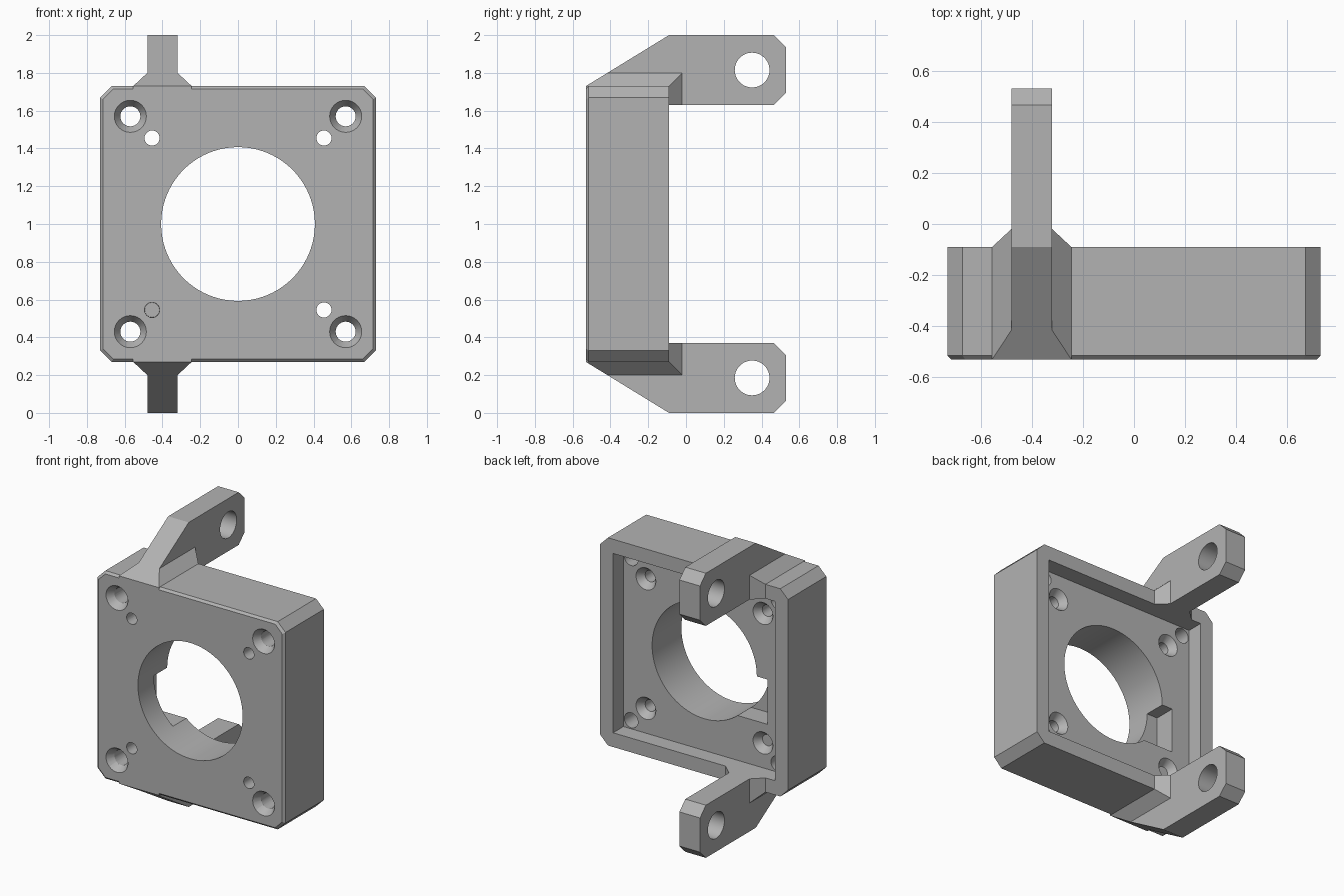
import bpy, bmesh, math
from mathutils import Matrix, Vector

cube = bpy.data.objects.get("Cube")
if cube:
    bpy.data.objects.remove(cube, do_unlink=True)

grey = bpy.data.materials.new("grey_plastic")
grey.use_nodes = True
COLOUR = (0.45, 0.45, 0.45, 1)
grey.diffuse_color = COLOUR
grey.node_tree.nodes["Principled BSDF"].inputs["Base Color"].default_value = COLOUR

FRONT, BACK, FLOOR = -0.53, -0.09, -0.205   # y of front face, rim and pocket floor
HALF, MID = 0.73, 1.0                       # half width of the body, centre height
ARM_X, ARM_HALF, FILLET = -0.4, 0.08, 0.075


def finish(bm, name):
    bmesh.ops.recalc_face_normals(bm, faces=bm.faces)
    mesh = bpy.data.meshes.new(name)
    bm.to_mesh(mesh)
    bm.free()
    mesh.materials.append(grey)
    obj = bpy.data.objects.new(name, mesh)
    bpy.context.collection.objects.link(obj)
    return obj


def hull(name, points):
    """Convex solid around a set of points."""
    bm = bmesh.new()
    for p in points:
        bm.verts.new(p)
    result = bmesh.ops.convex_hull(bm, input=bm.verts)
    extra = [v for v in bm.verts if not v.link_faces]
    bmesh.ops.delete(bm, geom=extra, context='VERTS')
    bmesh.ops.dissolve_limit(bm, angle_limit=0.01, verts=bm.verts, edges=bm.edges)
    return finish(bm, name)


def box(name, lo, hi):
    return hull(name, [(x, y, z) for x in (lo[0], hi[0])
                       for y in (lo[1], hi[1]) for z in (lo[2], hi[2])])


def rod(name, centre, axis, r1, r2, length, sides=48):
    """Cylinder or cone; r1 is at the negative end of the axis."""
    bm = bmesh.new()
    turn = Vector(axis).to_track_quat('Z', 'Y').to_matrix().to_4x4()
    bmesh.ops.create_cone(bm, cap_ends=True, segments=sides, radius1=r1, radius2=r2,
                          depth=length, matrix=Matrix.Translation(centre) @ turn)
    return finish(bm, name)


def combine(target, tool, operation):
    mod = target.modifiers.new(operation.lower(), 'BOOLEAN')
    mod.operation, mod.object, mod.solver = operation, tool, 'EXACT'
    bpy.context.view_layer.objects.active = target
    bpy.ops.object.modifier_apply(modifier=mod.name)
    bpy.data.objects.remove(tool, do_unlink=True)


def cut(target, tool):
    combine(target, tool, 'DIFFERENCE')


def octagon(half, corner, y):
    inner = half - corner
    pts = [(half, inner), (inner, half)]
    return [(sx * x, y, MID + sz * z) for x, z in pts for sx in (-1, 1) for sz in (-1, 1)]


# Square body with clipped corners and a small bevel round the front
BEVEL = 0.015
body = hull("mount_body", octagon(HALF, 0.06, BACK) + octagon(HALF, 0.06, FRONT + BEVEL)
            + octagon(HALF - BEVEL, 0.055, FRONT))

# Pocket open to the back
cut(body, box("pocket", (-0.63, FLOOR, MID - 0.63), (0.63, 0.1, MID + 0.63)))


def mirror_z(points, side):
    return [(x, y, MID + side * (z - MID)) for x, y, z in points]


# Upper and lower arms with mitred fillets where they meet the body
profile = [(FRONT, 1.73), (BACK, 2.0), (0.465, 2.0), (0.53, 1.935),
           (0.53, 1.695), (0.465, 1.63), (FRONT, 1.63)]
root_inner = [(FRONT, 1.73), (-0.416, 1.8), (-0.02, 1.8), (-0.02, 1.63), (FRONT, 1.63)]
root_outer = [(FRONT, 1.73), (BACK, 1.73), (BACK, 1.63), (FRONT, 1.63)]
for side in (1, -1):
    arm = hull("arm", mirror_z([(ARM_X + s * ARM_HALF, y, z)
                                for s in (-1, 1) for y, z in profile], side))
    root = hull("arm_root", mirror_z(
        [(ARM_X + s * ARM_HALF, y, z) for s in (-1, 1) for y, z in root_inner] +
        [(ARM_X + s * (ARM_HALF + FILLET), y, z) for s in (-1, 1) for y, z in root_outer], side))
    cut(arm, rod("pivot_hole", (ARM_X, 0.35, MID + side * 0.815), (1, 0, 0), 0.092, 0.092, 1))
    combine(body, root, 'UNION')
    combine(body, arm, 'UNION')

# Central bore and the recess beside it
cut(body, rod("bore", (0, -0.35, MID), (0, 1, 0), 0.407, 0.407, 1, 96))
cut(body, box("recess", (-0.49, FLOOR - 0.15, 0.685), (-0.2, FLOOR + 0.05, MID)))

# Screw holes: outer set countersunk at the front, inner set at the back
SINK = 0.05
for sx in (-1, 1):
    for sz in (-1, 1):
        x, z = sx * 0.57, MID + sz * 0.57
        cut(body, rod("outer_hole", (x, -0.4, z), (0, 1, 0), 0.053, 0.053, 0.6, 32))
        cut(body, rod("outer_sink", (x, FRONT, z), (0, 1, 0), 0.118, 0.052, 2 * SINK, 32))
        x, z = sx * 0.455, MID + sz * 0.455
        cut(body, rod("inner_hole", (x, -0.4, z), (0, 1, 0), 0.04, 0.04, 0.6, 32))
        cut(body, rod("inner_sink", (x, FLOOR, z), (0, 1, 0), 0.039, 0.115, 2 * SINK, 32))

# Smooth bores, crisp edges elsewhere
bpy.ops.object.select_all(action='DESELECT')
body.select_set(True)
bpy.context.view_layer.objects.active = body
bpy.ops.object.shade_smooth_by_angle(angle=math.radians(25))
